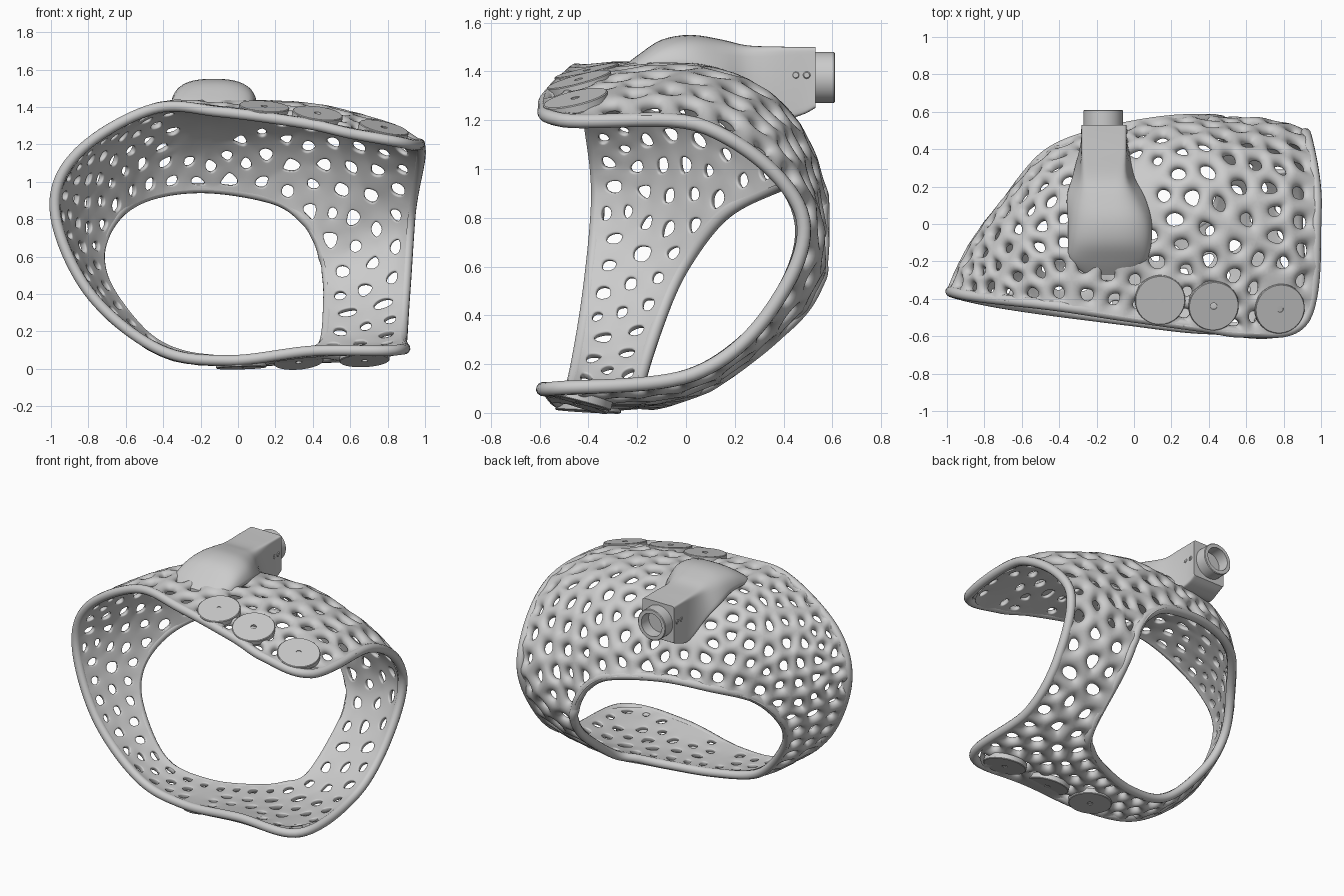
import bpy, bmesh, math, random
from mathutils import Vector, kdtree

if "Cube" in bpy.data.objects:
    bpy.data.objects.remove(bpy.data.objects["Cube"])

random.seed(4)

# Three closed guide loops of the shell: front rim, mid bulge, back rim
FRONT = [(-.955,-.37,.85), (-.835,-.39,1.14), (-.45,-.43,1.365), (-.1,-.48,1.35),
         (.35,-.54,1.29), (.6,-.57,1.235), (.9,-.5,1.18), (.955,.08,1.155),
         (.91,.45,.82), (.885,.34,.45), (.87,.02,.18), (.845,-.53,.125),
         (.4,-.555,.12), (-.05,-.51,.07), (-.42,-.46,.13), (-.78,-.41,.43)]
MIDDLE = [(-.85,-.16,.76), (-.72,-.01,1.08), (-.44,.13,1.29), (-.1,.17,1.34),
          (.34,.2,1.34), (.58,.2,1.28), (.8,.24,1.17), (.79,.4,1.0),
          (.7,.53,.72), (.69,.41,.44), (.67,.09,.165), (.63,-.2,.09),
          (.31,-.31,.075), (-.07,-.34,.06), (-.42,-.33,.12), (-.72,-.27,.4)]
BACK = [(-.72,-.02,.62), (-.63,.14,.82), (-.44,.36,.93), (-.15,.47,.96),
        (.2,.53,.9), (.36,.53,.79), (.42,.535,.70), (.45,.53,.62),
        (.47,.52,.55), (.48,.42,.40), (.46,.12,.16), (.36,0,.11),
        (.2,-.08,.08), (-.1,-.17,.07), (-.41,-.2,.14), (-.65,-.12,.4)]
DISCS = [(.12,-.39,1.37), (.43,-.44,1.34), (.76,-.43,1.26),
         (.0,-.40,.06), (.33,-.44,.09), (.68,-.43,.1)]
COUNT = len(FRONT)


def spline(points, u, closed=True):
    """Catmull-Rom through tuples of any length."""
    n = len(points)
    i = math.floor(u) if closed else min(int(u), n - 2)
    f = u - i
    pick = (lambda k: points[k % n]) if closed else (lambda k: points[max(0, min(n - 1, k))])
    a, b, c, d = (pick(i + k) for k in (-1, 0, 1, 2))
    return [q + .5 * f * (r - p + f * (2*p - 5*q + 4*r - s + f * (3*(q - r) + s - p)))
            for p, q, r, s in zip(a, b, c, d)]


def section(u):
    return [Vector(spline(c, u)) for c in (FRONT, MIDDLE, BACK)]


def across(sec, v):
    a, m, b = sec
    return a * (2*v - 1) * (v - 1) + m * 4 * v * (1 - v) + b * v * (2*v - 1)


def surface(u, v):
    return across(section(u), v)


def normal(u, v):
    e = .02
    du = surface(u + e, v) - surface(u - e, v)
    dv = surface(u, v + e) - surface(u, v - e)
    return du.cross(dv).normalized()


def make(name, bm, angle=40, recalc=True):
    me = bpy.data.meshes.new(name)
    if recalc:
        bmesh.ops.recalc_face_normals(bm, faces=bm.faces)
    bm.to_mesh(me)
    bm.free()
    me.shade_smooth()
    me.set_sharp_from_angle(angle=math.radians(angle))
    ob = bpy.data.objects.new(name, me)
    bpy.context.collection.objects.link(ob)
    return ob


# Dense samples of the shell surface, weighted by area
NU, NV = 608, 56
grid = []
for i in range(NU):
    sec = section(i * COUNT / NU)
    grid.append([across(sec, j / NV) for j in range(NV + 1)])
flat = [p for row in grid for p in row]
area = [(grid[(i + 1) % NU][j] - grid[i][j]).cross(
            grid[i][min(j + 1, NV)] - grid[i][max(j - 1, 0)]).length / 2
        for i in range(NU) for j in range(NV + 1)]

# Evenly relaxed cell centres: each moves to the middle of its own region
CELLS = round(sum(area) / .0172)
seeds = [p.copy() for p in random.choices(flat, area, k=CELLS)]
for step in range(21):
    tree = kdtree.KDTree(CELLS)
    for k, p in enumerate(seeds):
        tree.insert(p, k)
    tree.balance()
    label = [tree.find(p)[1] for p in flat]
    total, weight = [Vector() for _ in seeds], [1e-9] * CELLS
    for p, k, w in zip(flat, label, area):
        total[k] += p * w
        weight[k] += w
    if step < 20:
        seeds = [t / w for t, w in zip(total, weight)]

# Cell corners: where three regions meet, or two meet on a rim; close ones merge
groups = {}
for j in [0, NV] + list(range(1, NV)) + [0]:
    for i in range(NU):
        ids = [(i, j), ((i + 1) % NU, j), ((i + 1) % NU, j + 1), (i, j + 1)]
        sets = [ids[:2]] if j in (0, NV) else []
        if j < NV:
            sets += [(ids[0], ids[1], ids[2]), (ids[0], ids[2], ids[3])]
        for pts in sets:
            labs = frozenset(label[a * (NV + 1) + b] for a, b in pts)
            if len(labs) == len(pts):
                u, v = (i + .5) * COUNT / NU, (j + (.5 if len(pts) == 3 else 0)) / NV
                groups.setdefault((labs, len(pts) == 2 and j), (u, v))
nodes = []
for (labs, _), (u, v) in sorted(groups.items(), key=lambda g: len(g[0][0])):
    p = surface(u, v)
    near = next((nd for nd in nodes if (nd[0] - p).length < .028), None)
    if near:
        near[2].update(labs)
    else:
        nodes.append((p, normal(u, v), set(labs)))
bm = bmesh.new()
crease = bm.edges.layers.float.new("crease_edge")
corners = [dict() for _ in seeds]
for p, n, labs in nodes:
    pair = (bm.verts.new(p + n * .056), bm.verts.new(p))
    for k in labs:
        corners[k][pair] = (p, n)

# Perforated shell: every cell is a thick ring around a hole
for cell in corners:
    if len(cell) < 3:
        continue
    mid = sum((p for p, _ in cell.values()), Vector()) / len(cell)
    nn = sum((n for _, n in cell.values()), Vector()).normalized()
    ax = nn.orthogonal().normalized()
    ay = nn.cross(ax)
    outer = sorted(cell, key=lambda c: math.atan2((cell[c][0] - mid).dot(ay),
                                                  (cell[c][0] - mid).dot(ax)))
    if any((mid - Vector(d)).length < .085 for d in DISCS) or (
            -.34 < mid.x < .06 and -.2 < mid.y < .36 and mid.z > 1.1):
        bm.faces.new([o[0] for o in outer])
        bm.faces.new([o[1] for o in reversed(outer)])
        continue
    k = random.uniform(.42, .54)
    hole = []
    for c in outer:
        p = mid + (cell[c][0] - mid) * k + nn * .004
        hole.append((bm.verts.new(p + nn * .028), bm.verts.new(p)))
    for m in range(len(outer)):
        q = (m + 1) % len(outer)
        bm.faces.new([outer[m][0], outer[q][0], hole[q][0], hole[m][0]])
        bm.faces.new([hole[m][1], hole[q][1], outer[q][1], outer[m][1]])
        bm.faces.new([hole[m][0], hole[q][0], hole[q][1], hole[m][1]])
        bm.edges.get((hole[m][1], hole[q][1]))[crease] = .8
shell = make("honeycomb_shell", bm, 180, False)
mod = shell.modifiers.new("smooth", 'SUBSURF')
mod.levels = mod.render_levels = 2


# Rounded rims along both edges of the shell
def rim(name, v, radius):
    cu = bpy.data.curves.new(name, 'CURVE')
    cu.dimensions = '3D'
    cu.bevel_depth, cu.bevel_resolution = radius, 4
    sp = cu.splines.new('POLY')
    sp.points.add(191)
    for k, pt in enumerate(sp.points):
        u = k * COUNT / 192
        pt.co = (*(surface(u, v) + normal(u, v) * .025), 1)
    sp.use_cyclic_u = True
    sp.use_smooth = True
    bpy.context.collection.objects.link(bpy.data.objects.new(name, cu))


rim("front_rim", 0, .029)
rim("back_rim", 1, .028)


# Round parts: a lathed ring whose face sits at loc, looking along axis
def washer(name, r_out, r_in, depth, loc, axis, seg=48):
    bm = bmesh.new()
    prof = [(r_in, -depth), (r_out, -depth), (r_out, -.004), (r_out - .004, 0), (r_in, 0)]
    rings = [[bm.verts.new((x * math.cos(t), x * math.sin(t), z)) for x, z in prof]
             for t in (2 * math.pi * k / seg for k in range(seg))]
    for k in range(seg):
        p, q = rings[k], rings[(k + 1) % seg]
        for m in range(5):
            bm.faces.new((p[m], q[m], q[(m + 1) % 5], p[(m + 1) % 5]))
    ob = make(name, bm, 30)
    ob.location = loc
    ob.rotation_euler = Vector(axis).to_track_quat('Z', 'Y').to_euler()


samples = [(u / 10, v / 30) for u in range(COUNT * 10) for v in range(31)]
for k, d in enumerate(DISCS):
    u, v = min(samples, key=lambda c: (surface(*c) - Vector(d)).length_squared)
    nn = normal(u, v)
    axis = nn + Vector((0, -.15 if k > 3 else 0, 0))
    washer(f"mount_disc_{k + 1}", .135, .018, .035, surface(u, v) + nn * .056, axis)

# Smooth hump flowing into a square neck: y, centre x, half width, bottom, top, corner, flare
SECTIONS = [(-.27, -.14, .10, 1.385, 1.41, .9, .3), (-.2, -.14, .17, 1.385, 1.465, .8, .35),
            (-.1, -.13, .18, 1.385, 1.53, .75, .4), (.02, -.13, .17, 1.38, 1.55, .7, .5),
            (.15, -.15, .135, 1.36, 1.53, .5, .75), (.25, -.16, .12, 1.31, 1.507, .25, .5),
            (.38, -.16, .12, 1.21, 1.502, .12, .15), (.47, -.16, .12, 1.22, 1.5, .1, 0),
            (.53, -.16, .12, 1.25, 1.5, .1, 0)]
bm = bmesh.new()
loops = []
for k in range((len(SECTIONS) - 1) * 4 + 1):
    y, cx, hw, z0, z1, e, flare = spline(SECTIONS, k / 4, False)
    loop = []
    for m in range(40):
        t = 2 * math.pi * (m + .5) / 40
        c, s = (math.copysign(abs(f) ** e, f) for f in (math.cos(t), math.sin(t)))
        loop.append(bm.verts.new((cx + hw * c * (1 + flare * (1 - s) / 2), y,
                                  (z0 + z1) / 2 + s * (z1 - z0) / 2)))
    loops.append(loop)
for p, q in zip(loops, loops[1:]):
    for m in range(40):
        bm.faces.new((p[m], p[(m + 1) % 40], q[(m + 1) % 40], q[m]))
bm.faces.new(loops[0])
bm.faces.new(loops[-1])
make("neck_hump", bm, 40)

# Socket tube at the back and the set screws beside it
washer("socket_tube", .105, .078, .12, (-.165, .61, 1.375), (0, 1, 0))
for side in (-1, 1):
    for y in (.45, .495):
        washer("set_screw", .015, .006, .02, (-.16 + side * .124, y, 1.385), (side, 0, 0), 16)
